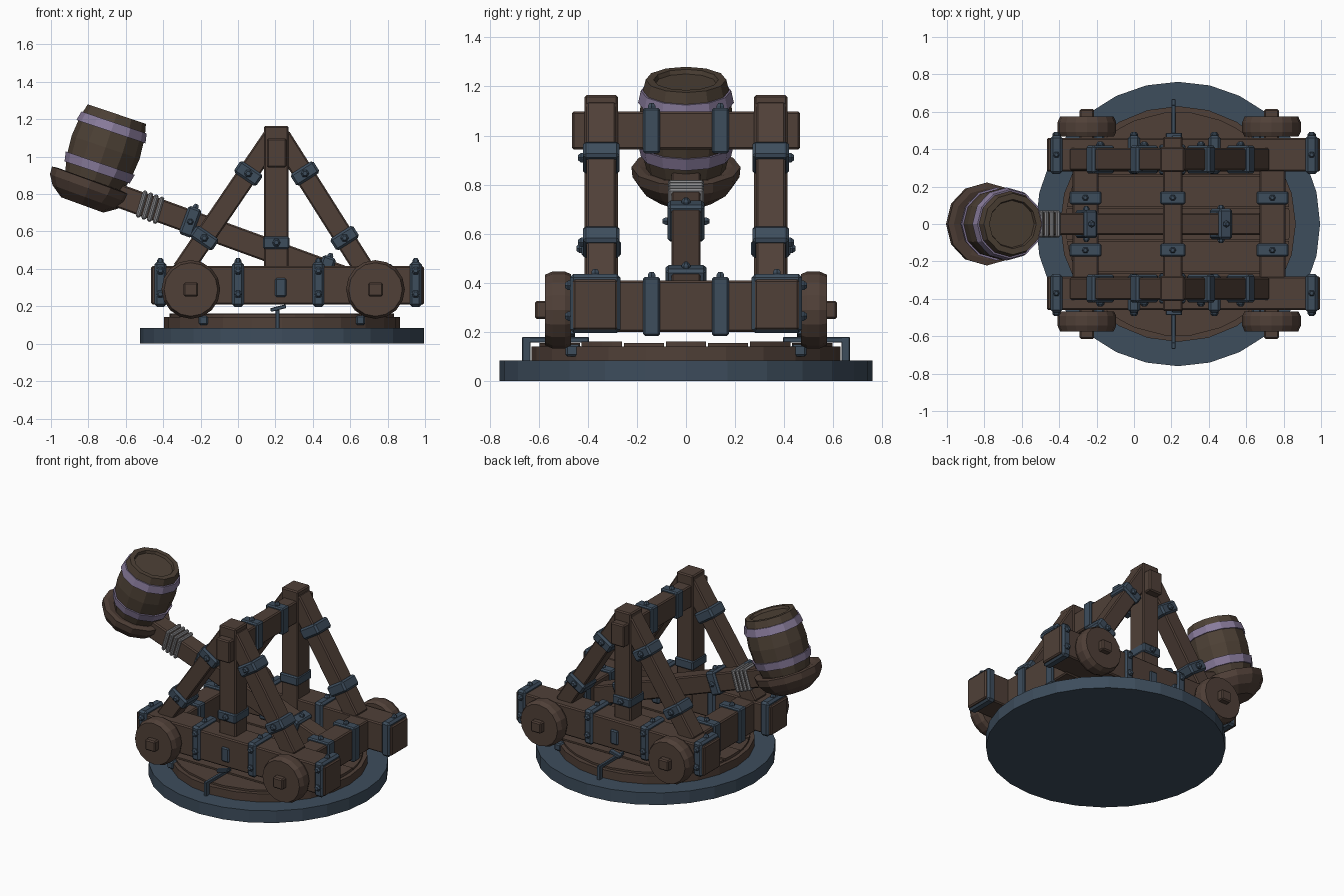
import bpy, bmesh, math
from mathutils import Matrix, Vector

if "Cube" in bpy.data.objects:
    bpy.data.objects.remove(bpy.data.objects["Cube"])


def mat(name, rgb):
    m = bpy.data.materials.new(name)
    m.diffuse_color = (*rgb, 1)
    m.use_nodes = True
    m.node_tree.nodes["Principled BSDF"].inputs["Base Color"].default_value = m.diffuse_color
    return m


WOOD = mat("dark wood", (0.080, 0.051, 0.039))
BARREL = mat("barrel wood", (0.074, 0.052, 0.036))
IRON = mat("blue iron", (0.047, 0.074, 0.108))
HOOP = mat("lilac hoop", (0.25, 0.20, 0.33))
ROPE = mat("grey rope", (0.24, 0.24, 0.25))


def finish(name, bm, m, matrix):
    bmesh.ops.recalc_face_normals(bm, faces=bm.faces)
    bm.transform(matrix)
    me = bpy.data.meshes.new(name)
    bm.to_mesh(me)
    bm.free()
    me.materials.append(m)
    ob = bpy.data.objects.new(name, me)
    bpy.context.collection.objects.link(ob)
    return ob


def tilt(c, ang=0.0):
    return Matrix.Translation(Vector(c)) @ Matrix.Rotation(ang, 4, 'Y')


def box(name, c, size, m, ang=0.0, bevel=0.008):
    bm = bmesh.new()
    bmesh.ops.create_cube(bm, size=1)
    bmesh.ops.scale(bm, vec=size, verts=bm.verts)
    if bevel:
        bmesh.ops.bevel(bm, geom=list(bm.edges), offset=bevel, segments=1, affect='EDGES')
    return finish(name, bm, m, tilt(c, ang))


def lathe(name, profile, segs, m, matrix):
    bm = bmesh.new()
    rings = [[bm.verts.new((r * math.cos(2 * math.pi * i / segs),
                            r * math.sin(2 * math.pi * i / segs), z)) for i in range(segs)]
             for r, z in profile]
    for a, b in zip(rings, rings[1:]):
        for i in range(segs):
            j = (i + 1) % segs
            bm.faces.new((a[i], a[j], b[j], b[i]))
    bmesh.ops.remove_doubles(bm, verts=bm.verts, dist=1e-5)
    return finish(name, bm, m, matrix)


def bolt(c, direction, r=0.022):
    q = Vector(direction).to_track_quat('Z', 'Y').to_matrix().to_4x4()
    lathe("bolt", [(0, -.01), (r, -.01), (r, .008), (r * .55, .02), (0, .02)], 6, IRON,
          Matrix.Translation(Vector(c)) @ q)


def bar(name, p0, p1, y, width, thick, m=WOOD):
    """Beam in the xz plane; returns its tilt angle."""
    dx, dz = p1[0] - p0[0], p1[1] - p0[1]
    ang = -math.atan2(dz, dx)
    box(name, ((p0[0] + p1[0]) / 2, y, (p0[1] + p1[1]) / 2),
        (math.hypot(dx, dz), width, thick), m, ang)
    return ang


# Round iron base and wooden turntable
CX = 0.235
lathe("iron_base", [(0, 0), (.76, 0), (.76, .085), (0, .085)], 28, IRON, tilt((CX, 0, 0)))
lathe("turntable", [(0, .08), (.63, .08), (.63, .142), (0, .142)], 24, WOOD, tilt((CX, 0, 0)))

# Planks across the turntable, each cut to the circle
R, N = 0.60, 7
for k in range(N):
    y0 = -R + 2 * R * k / N + .004
    y1 = -R + 2 * R * (k + 1) / N - .004
    ys = [y0 + (y1 - y0) * i / 4 for i in range(5)]
    arc = [(math.sqrt(R * R - y * y), y) for y in ys]
    pts = arc + [(-x, y) for x, y in reversed(arc)]
    bm = bmesh.new()
    f = bm.faces.new([bm.verts.new((x, y, .13)) for x, y in pts])
    up = bmesh.ops.extrude_face_region(bm, geom=[f])['geom']
    bmesh.ops.translate(bm, vec=(0, 0, .025 + .006 * (k % 2)),
                        verts=[v for v in up if isinstance(v, bmesh.types.BMVert)])
    finish("turntable_plank", bm, WOOD, tilt((CX, 0, 0)))

# Cross beams (two low, one high) with iron bands
for name, x, z, sx, sz, half in (("rear_cross_beam", -.26, .305, .14, .21, .30),
                                 ("front_cross_beam", .74, .305, .14, .21, .30),
                                 ("top_cross_beam", .207, 1.02, .105, .155, .465)):
    box(name, (x, 0, z), (sx, 2 * half, sz), WOOD)
    for y in (-.14, .14):
        box("cross_beam_band", (x, y, z), (sx + .03, .07, sz + .03), IRON)
        bolt((x, y, z + sz / 2 + .015), (0, 0, 1), .018)

# Everything mirrored front and back
for s in (-1, 1):
    # Long side beam with four bolted bands
    box("side_beam", (.265, s * .37, .312), (1.46, .18, .205), WOOD)
    for x in (-.415, 0, .43, .95):
        box("side_beam_band", (x, s * .37, .317), (.065, .205, .24), IRON, bevel=.014)
        for z in (.265, .39):
            bolt((x, s * .472, z), (0, s, 0))
        bolt((x, s * .37, .437), (0, 0, 1), .018)
    box("beam_plate", (.228, s * .463, .30), (.06, .02, .10), IRON)

    # Upright post and its band
    box("post", (.205, s * .345, .70), (.13, .135, .93), WOOD)
    box("post_band", (.205, s * .345, .54), (.14, .16, .065), IRON)
    bolt((.205, s * .425, .54), (0, s, 0))

    # Diagonal braces with bands
    for p0, p1, spots in (((-.30, .39), (.19, 1.11), ((.055, .91), (-.18, .565))),
                          ((.68, .39), (.225, 1.11), ((.358, .91), (.57, .565)))):
        a = bar("brace", p0, p1, s * .345, .12, .11)
        for x, z in spots:
            box("brace_band", (x, s * .345, z), (.075, .15, .145), IRON, a, .012)
            bolt((x, s * .42, z), (0, s, 0))

    # Wheels
    for x in (-.252, .735):
        lathe("wheel", [(0, 0), (.145, 0), (.157, .025), (.157, .075), (.143, .107), (0, .107)],
              16, WOOD, Matrix.Translation((x, s * .468, .29)) @
              Matrix.Rotation(-s * math.pi / 2, 4, 'X'))

    # Turntable bracket
    box("bracket_arm", (.212, s * .53, .168), (.022, .27, .022), IRON, bevel=.003)
    box("bracket_leg", (.212, s * .65, .13), (.022, .035, .10), IRON, bevel=.003)
    box("bracket_clip", (.215, s * .47, .19), (.085, .035, .02), IRON, -.25, .003)
    # Small clamps at the turntable ends
    for e in (-1, 1):
        box("turntable_clamp", (CX + e * .42, s * .46, .125), (.05, .06, .05), IRON)

# Square axles
for x in (-.252, .735):
    box("axle", (x, 0, .29), (.078, 1.23, .075), WOOD)

# Throwing arm with bands
A = math.radians(20)
D = Vector((math.cos(A), 0, -math.sin(A)))
P = Vector((-.47, 0, .73))


def on_arm(x):
    return P + D * ((x - P.x) / D.x)


a0, a1 = on_arm(-.70), on_arm(.70)
bar("throwing_arm", (a0.x, a0.z), (a1.x, a1.z), 0, .12, .125)
for x, w in ((-.255, .15), (.465, .165)):
    c = on_arm(x)
    box("arm_band", c, (.075, w, .16), IRON, A, .012)
    for s in (-1, 1):
        bolt(c + Vector((0, s * w / 2, 0)), (0, s, 0), .018)
    bolt(c + Vector((math.sin(A), 0, math.cos(A))) * .08, (math.sin(A), 0, math.cos(A)), .018)

# Rope wrapping
for i in range(4):
    box("rope_coil", P + D * (.032 * (i - 1.5)), (.025, .145, .15), ROPE, A - .06, .008)

# Bowl at the arm's end
lathe("bowl", [(0, 0), (.12, 0), (.185, .045), (.218, .095), (.222, .138), (.19, .142), (0, .10)],
      12, WOOD, tilt((-.833, 0, .742), A))

# Barrel with recessed lid and hoops
T = tilt((-.772, 0, .86), math.radians(18.7))
lathe("barrel", [(0, 0), (.160, 0), (.182, .085), (.192, .20), (.182, .315), (.164, .388),
                 (.132, .388), (.126, .37), (0, .37)], 12, BARREL, T)
for t, lo, hi in ((.085, .184, .195), (.315, .195, .184)):
    lathe("barrel_hoop", [(.16, t - .026), (lo, t - .026), (hi, t + .026), (.16, t + .026)],
          12, HOOP, T)
